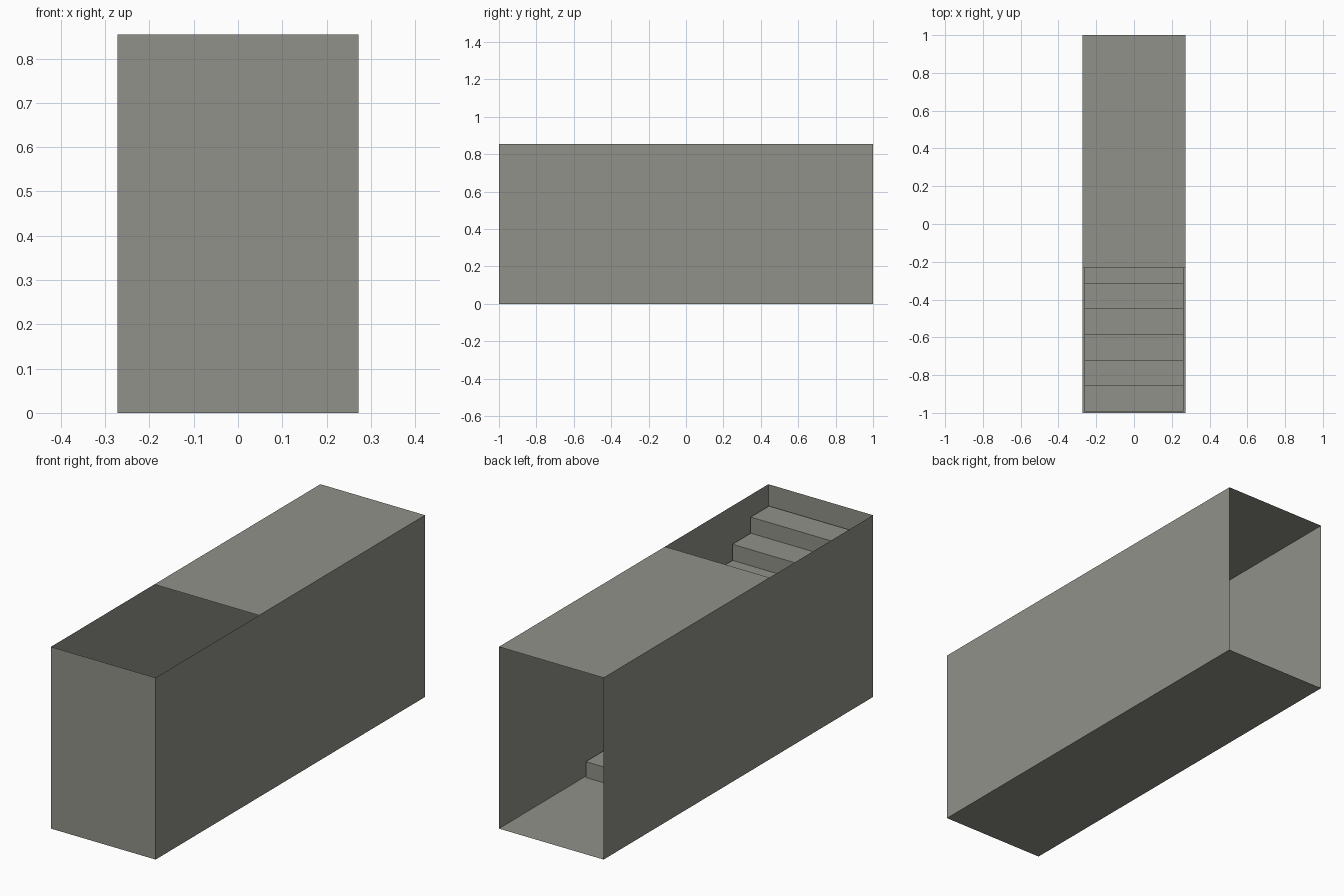
import bpy, bmesh

if "Cube" in bpy.data.objects:
    bpy.data.objects.remove(bpy.data.objects["Cube"])

W, L, H = 0.272, 1.0, 0.854       # half width, half length, height of the shell
ROOF_EDGE = -0.232                # roof opening runs from here to the front
STEPS, RUN, RISE = 10, 0.136, 0.0757
STAIR_HALF, STAIR_FRONT = 0.263, -0.992

concrete = bpy.data.materials.new("concrete grey")
concrete.diffuse_color = (0.28, 0.283, 0.25, 1)
concrete.use_nodes = True
concrete.node_tree.nodes["Principled BSDF"].inputs["Base Color"].default_value = concrete.diffuse_color


def add_object(name, bm):
    mesh = bpy.data.meshes.new(name)
    bm.to_mesh(mesh)
    bm.free()
    mesh.materials.append(concrete)
    obj = bpy.data.objects.new(name, mesh)
    bpy.context.collection.objects.link(obj)
    return obj


def panel(name, corners):
    bm = bmesh.new()
    bm.faces.new([bm.verts.new(c) for c in corners])
    return add_object(name, bm)


# Thin shell: floor, roof, side walls and front wall; the back is open
panel("floor", [(-W, -L, 0), (-W, L, 0), (W, L, 0), (W, -L, 0)])
panel("roof", [(-W, ROOF_EDGE, H), (W, ROOF_EDGE, H), (W, L, H), (-W, L, H)])
panel("front_wall", [(-W, -L, 0), (W, -L, 0), (W, -L, H), (-W, -L, H)])
panel("right_wall", [(W, -L, 0), (W, L, 0), (W, L, H), (W, -L, H)])
panel("left_wall", [(-W, L, 0), (-W, -L, 0), (-W, -L, H), (-W, L, H)])

# Staircase: stepped profile rising to the front, extruded across the width
profile = [(STAIR_FRONT, 0.001)]
for i in range(STEPS):
    y = STAIR_FRONT + (STEPS - i) * RUN
    profile += [(y, max(i * RISE, 0.001)), (y, (i + 1) * RISE)]
profile.append((STAIR_FRONT, STEPS * RISE))

bm = bmesh.new()
side = bm.faces.new([bm.verts.new((-STAIR_HALF, y, z)) for y, z in profile])
ext = bmesh.ops.extrude_face_region(bm, geom=[side], use_keep_orig=True)
moved = [v for v in ext["geom"] if isinstance(v, bmesh.types.BMVert)]
bmesh.ops.translate(bm, verts=moved, vec=(2 * STAIR_HALF, 0, 0))
bmesh.ops.recalc_face_normals(bm, faces=bm.faces)
add_object("staircase", bm)
